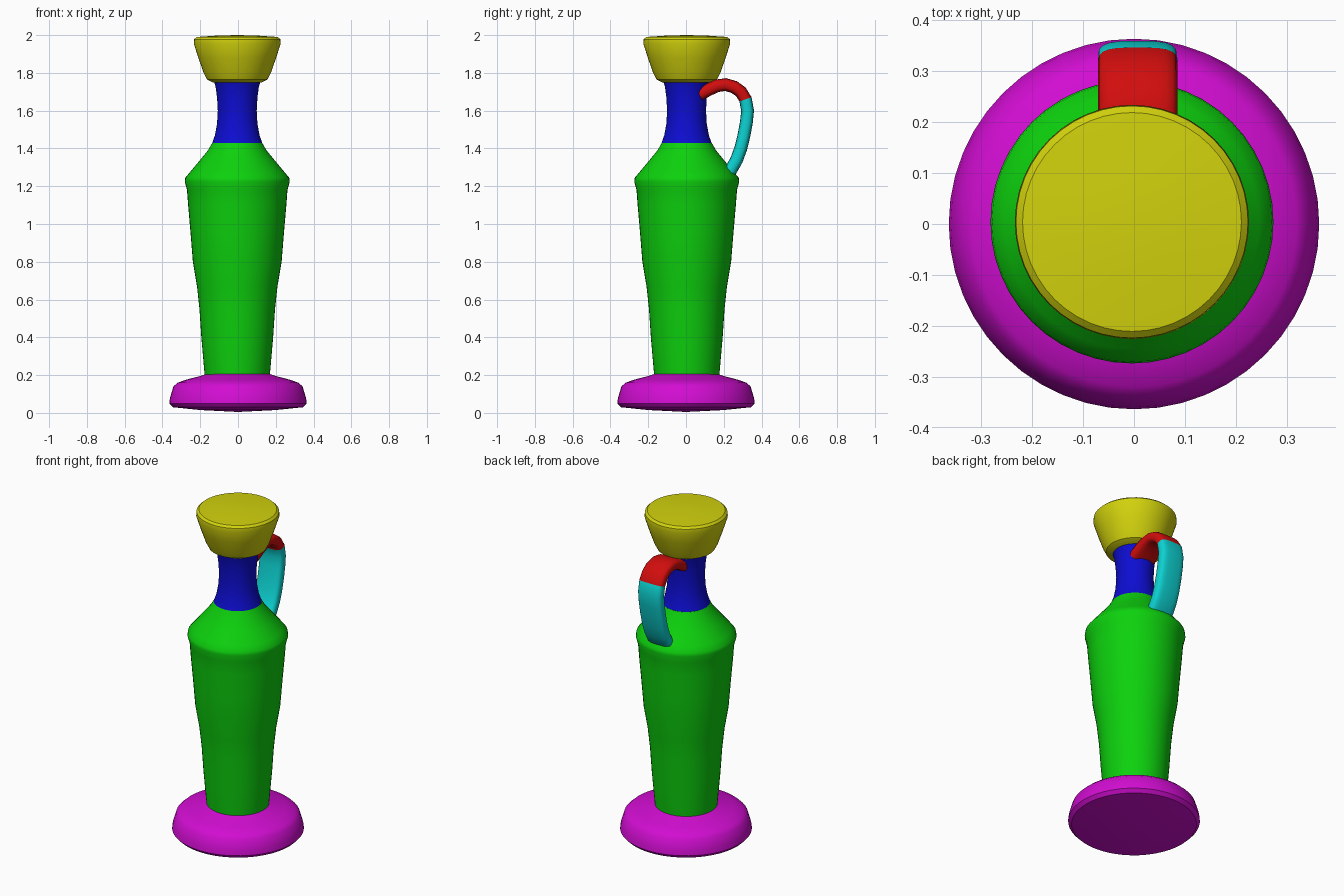
import bpy, bmesh, math
from mathutils import Vector

cube = bpy.data.objects.get("Cube")
if cube:
    bpy.data.objects.remove(cube, do_unlink=True)

HI, LO = 0.64, 0.004
SEGMENTS = 48


def material(name, colour):
    m = bpy.data.materials.new(name)
    m.use_nodes = True
    m.diffuse_color = (*colour, 1)
    bsdf = next(n for n in m.node_tree.nodes if n.type == 'BSDF_PRINCIPLED')
    bsdf.inputs["Base Color"].default_value = (*colour, 1)
    return m


magenta = material("magenta", (HI, LO, HI))
green = material("green", (LO, HI, LO))
blue = material("blue", (LO, LO, HI))
yellow = material("yellow", (HI, HI, LO))
red = material("red", (HI, LO, LO))
cyan = material("cyan", (LO, HI, HI))


def finish(name, bm, materials):
    bmesh.ops.recalc_face_normals(bm, faces=bm.faces)
    mesh = bpy.data.meshes.new(name)
    bm.to_mesh(mesh)
    bm.free()
    obj = bpy.data.objects.new(name, mesh)
    bpy.context.collection.objects.link(obj)
    for m in materials:
        mesh.materials.append(m)
    bpy.ops.object.select_all(action='DESELECT')
    obj.select_set(True)
    bpy.context.view_layer.objects.active = obj
    bpy.ops.object.shade_smooth_by_angle(angle=math.radians(35))
    return obj


def lathe(name, profile, mat, centre=(0, 0)):
    """Spin a (radius, height) profile about a vertical axis."""
    bm = bmesh.new()
    verts = [bm.verts.new((r, 0, z)) for r, z in profile]
    edges = [bm.edges.new(pair) for pair in zip(verts, verts[1:])]
    bmesh.ops.spin(bm, geom=verts + edges, cent=(0, 0, 0), axis=(0, 0, 1),
                   angle=math.tau, steps=SEGMENTS, use_merge=True)
    bmesh.ops.remove_doubles(bm, verts=bm.verts, dist=0.0005)
    bmesh.ops.translate(bm, verts=bm.verts, vec=(*centre, 0))
    # make sure normals face outwards on open shells
    obj = finish(name, bm, [mat])
    side = sum(p.normal.x * (p.center.x - centre[0]) +
               p.normal.y * (p.center.y - centre[1]) for p in obj.data.polygons)
    if side < 0:
        obj.data.flip_normals()
    return obj


# Foot with a slightly domed underside
lathe("foot", [(0, 0.005), (0.2, 0.015), (0.345, 0.03), (0.364, 0.05),
               (0.36, 0.08), (0.342, 0.14), (0.32, 0.16), (0.27, 0.177),
               (0.2, 0.195), (0.172, 0.205)], magenta)

# Tapered body and sloping shoulder
lathe("body", [(0.172, 0.195), (0.177, 0.25), (0.19, 0.4), (0.2, 0.55),
               (0.213, 0.67), (0.235, 0.8), (0.247, 0.95), (0.26, 1.1),
               (0.266, 1.18), (0.278, 1.225), (0.275, 1.245), (0.25, 1.275),
               (0.2, 1.335), (0.155, 1.39), (0.132, 1.43)],
      green, (-0.004, 0.004))

# Waisted neck
lathe("neck", [(0.132, 1.43), (0.118, 1.47), (0.107, 1.53), (0.103, 1.6),
               (0.107, 1.67), (0.115, 1.73), (0.125, 1.76)],
      blue, (-0.004, 0.003))

# Flared cup mouth with a closed top
lathe("mouth", [(0.1, 1.745), (0.13, 1.75), (0.16, 1.765), (0.178, 1.8),
                (0.206, 1.88), (0.23, 1.955), (0.228, 1.978),
                (0.215, 1.99), (0.1, 1.998), (0, 2.0)],
      yellow, (-0.004, 0.004))


# Handle: rounded strap swept along a curved (y, z) path
def strap_handle():
    path = [(0.07, 1.685), (0.12, 1.712), (0.165, 1.732), (0.21, 1.738),
            (0.255, 1.725), (0.29, 1.7), (0.315, 1.66), (0.326, 1.6),
            (0.32, 1.54), (0.307, 1.47), (0.29, 1.4), (0.268, 1.34),
            (0.24, 1.29), (0.2, 1.25)]
    points = [Vector((0.007, y, z)) for y, z in path]
    sides, half_width, half_depth = 20, 0.078, 0.034
    bm = bmesh.new()
    rings = []
    for i, p in enumerate(points):
        tangent = (points[min(i + 1, len(points) - 1)] - points[max(i - 1, 0)]).normalized()
        across = Vector((1, 0, 0))
        out = across.cross(tangent)
        ring = []
        for k in range(sides):
            a = math.tau * k / sides
            c, s = math.cos(a), math.sin(a)
            u = math.copysign(abs(c) ** 0.6, c) * half_width
            v = math.copysign(abs(s) ** 0.6, s) * half_depth
            ring.append(bm.verts.new(p + across * u + out * v))
        rings.append(ring)
    for i, (a, b) in enumerate(zip(rings, rings[1:])):
        for k in range(sides):
            n = (k + 1) % sides
            face = bm.faces.new((a[k], a[n], b[n], b[k]))
            face.material_index = 0 if i < 6 else 1
    bm.faces.new(rings[0])
    bm.faces.new(rings[-1]).material_index = 1
    finish("handle", bm, [red, cyan])


strap_handle()
